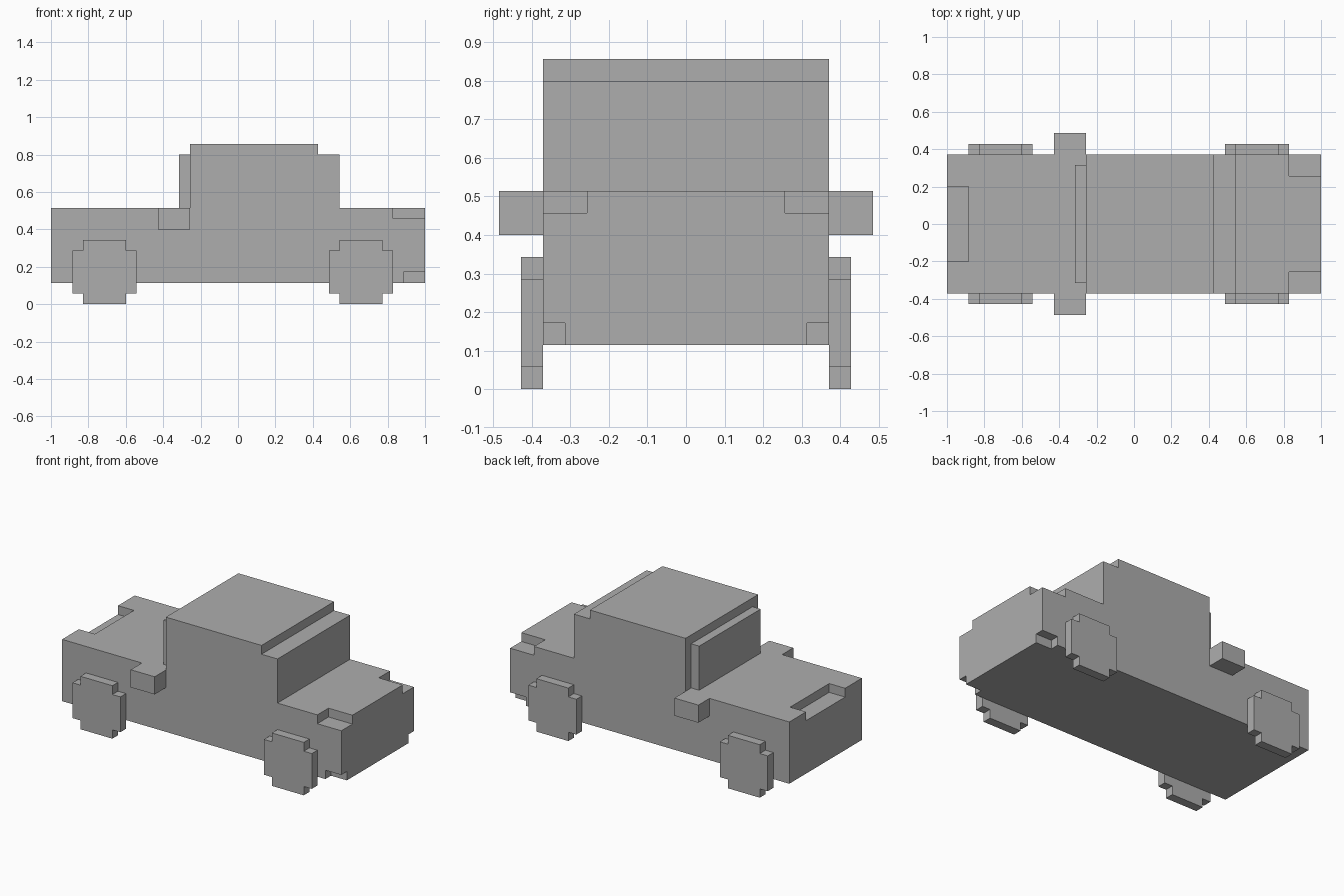
import bpy, bmesh

U = 2 / 35  # one block unit

if "Cube" in bpy.data.objects:
    bpy.data.objects.remove(bpy.data.objects["Cube"], do_unlink=True)

GREY = (0.42, 0.42, 0.42, 1)
grey = bpy.data.materials.new("plain grey")
grey.use_nodes = True
grey.diffuse_color = GREY
grey.node_tree.nodes["Principled BSDF"].inputs["Base Color"].default_value = GREY


def extrude(name, profile, y0, y1):
    """Extrude an x-z outline, given in block units, from y0 to y1."""
    bm = bmesh.new()
    face = bm.faces.new([bm.verts.new((x * U, y0 * U, z * U)) for x, z in profile])
    side = bmesh.ops.extrude_face_region(bm, geom=[face])["geom"]
    moved = [v for v in side if isinstance(v, bmesh.types.BMVert)]
    bmesh.ops.translate(bm, verts=moved, vec=(0, (y1 - y0) * U, 0))
    bmesh.ops.recalc_face_normals(bm, faces=bm.faces)
    mesh = bpy.data.meshes.new(name)
    bm.to_mesh(mesh)
    bm.free()
    mesh.materials.append(grey)
    obj = bpy.data.objects.new(name, mesh)
    bpy.context.collection.objects.link(obj)
    return obj


def box(name, x0, x1, y0, y1, z0, z1):
    return extrude(name, [(x0, z0), (x1, z0), (x1, z1), (x0, z1)], y0, y1)


def cut(target, cutter):
    cutter.hide_render = True
    mod = target.modifiers.new("cut", "BOOLEAN")
    mod.operation = "DIFFERENCE"
    mod.solver = "EXACT"
    mod.object = cutter
    bpy.context.view_layer.objects.active = target
    bpy.ops.object.modifier_apply(modifier=mod.name)
    bpy.data.objects.remove(cutter, do_unlink=True)


# Body and cab in one stepped side outline
body = extrude("body", [(-17.5, 2), (17.5, 2), (17.5, 9), (9.5, 9), (9.5, 14),
                        (7.5, 14), (7.5, 15), (-4.5, 15), (-4.5, 9), (-17.5, 9)],
               -6.5, 6.5)

# Hood notch, rear lamp notches and lower rear corner notches
cut(body, box("hood_notch", -19, -15.5, -3.5, 3.5, 8, 10))
for s in (-1, 1):
    cut(body, box("lamp_notch", 14.5, 19, *sorted((4.5 * s, 8 * s)), 8, 10))
    cut(body, box("lower_notch", 15.5, 19, *sorted((5.5 * s, 8 * s)), 1, 3))

# Windshield plate in front of the cab
box("windshield", -5.5, -4.5, -5.5, 5.5, 9, 14)


# Blocky wheel outline: a square with one-unit corners removed
def wheel_outline(cx):
    quarter = [(3, -2), (3, 2), (2, 2), (2, 3), (-2, 3), (-2, 2)]
    return [(cx + sx * x, 3 + sx * z) for sx in (1, -1) for x, z in quarter]


for side, s in (("right", -1), ("left", 1)):
    inner, outer = sorted((6.5 * s, 7.5 * s))
    for end, cx in (("front", -12.5), ("rear", 11.5)):
        extrude(f"{end}_{side}_wheel", wheel_outline(cx), inner, outer)
    box(f"{side}_mirror", -7.5, -4.5, *sorted((6.5 * s, 8.5 * s)), 7, 9)
